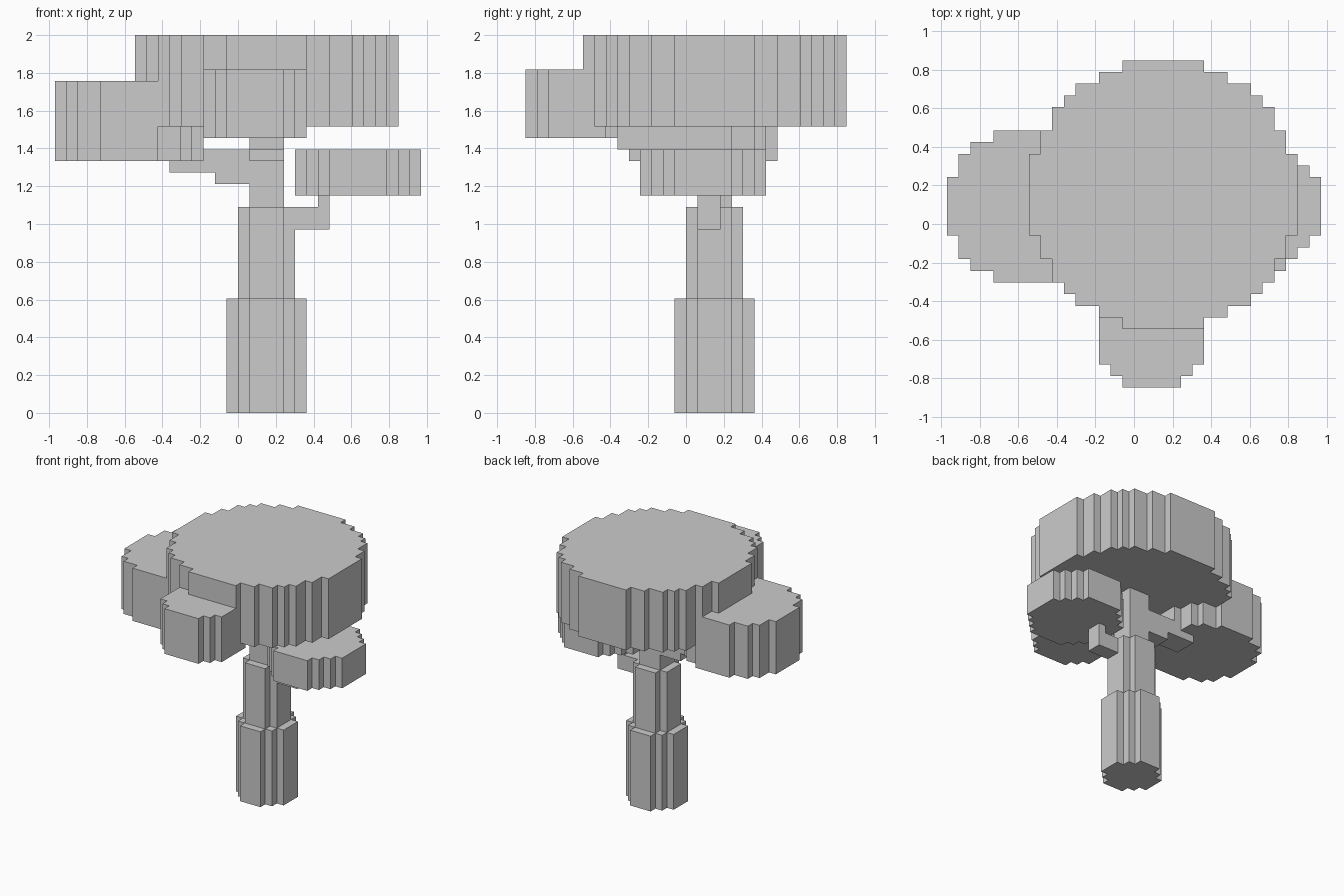
import bpy, bmesh
from mathutils import Vector

if "Cube" in bpy.data.objects:
    bpy.data.objects.remove(bpy.data.objects["Cube"])

U = 2 / 33  # edge of one block


def disc(x0, y0, d, z0, z1):
    """Blocky round slab of diameter d, from its lowest x and y cell."""
    c = (d - 1) / 2
    return {(x0 + i, y0 + j, k) for i in range(d) for j in range(d)
            if (i - c) ** 2 + (j - c) ** 2 <= d * d / 4 for k in range(z0, z1)}


def box(x0, x1, y0, y1, z0, z1):
    return {(i, j, k) for i in range(x0, x1) for j in range(y0, y1)
            for k in range(z0, z1)}


parts = {
    # trunk narrows in three steps
    "trunk_base": disc(-1, -1, 7, 0, 10),
    "trunk_middle": disc(0, 0, 5, 10, 18),
    "trunk_top": box(1, 4, 1, 4, 18, 25),
    # foliage slabs
    "main_canopy": disc(-9, -9, 23, 25, 33),
    "left_foliage": disc(-16, -5, 13, 22, 29),
    "front_foliage": disc(-3, -14, 9, 24, 30),
    "right_foliage": disc(5, -4, 11, 19, 23),
    # stepped branches
    "left_branch": box(-2, 1, 1, 4, 20, 23) | box(-6, -2, 1, 4, 21, 23),
    "front_branch": box(1, 4, -2, 1, 22, 25) | box(1, 4, -6, -2, 23, 25),
    "right_branch": box(4, 8, 1, 3, 16, 18) | box(7, 8, 1, 3, 18, 19),
}

# each block belongs to one part only
filled = set()
for name in parts:
    parts[name] = parts[name] - filled
    filled |= parts[name]


def build(name, cells):
    """Mesh the outer faces of the cells, then merge flat areas."""
    bm = bmesh.new()
    for cell in cells:
        for axis in range(3):
            for s in (-1, 1):
                n = list(cell)
                n[axis] += s
                if tuple(n) in filled:
                    continue
                a, b = (axis + 1) % 3, (axis + 2) % 3
                ring = [(0, 0), (1, 0), (1, 1), (0, 1)]
                verts = []
                for p, q in ring[::s]:
                    v = Vector(cell)
                    v[axis] += s > 0
                    v[a] += p
                    v[b] += q
                    verts.append(bm.verts.new(v * U))
                bm.faces.new(verts)
    bmesh.ops.remove_doubles(bm, verts=bm.verts, dist=U * 0.01)
    bmesh.ops.dissolve_limit(bm, angle_limit=0.02, verts=bm.verts, edges=bm.edges)
    mesh = bpy.data.meshes.new(name)
    bm.to_mesh(mesh)
    bm.free()
    bpy.context.collection.objects.link(bpy.data.objects.new(name, mesh))


for name, cells in parts.items():
    build(name, cells)
